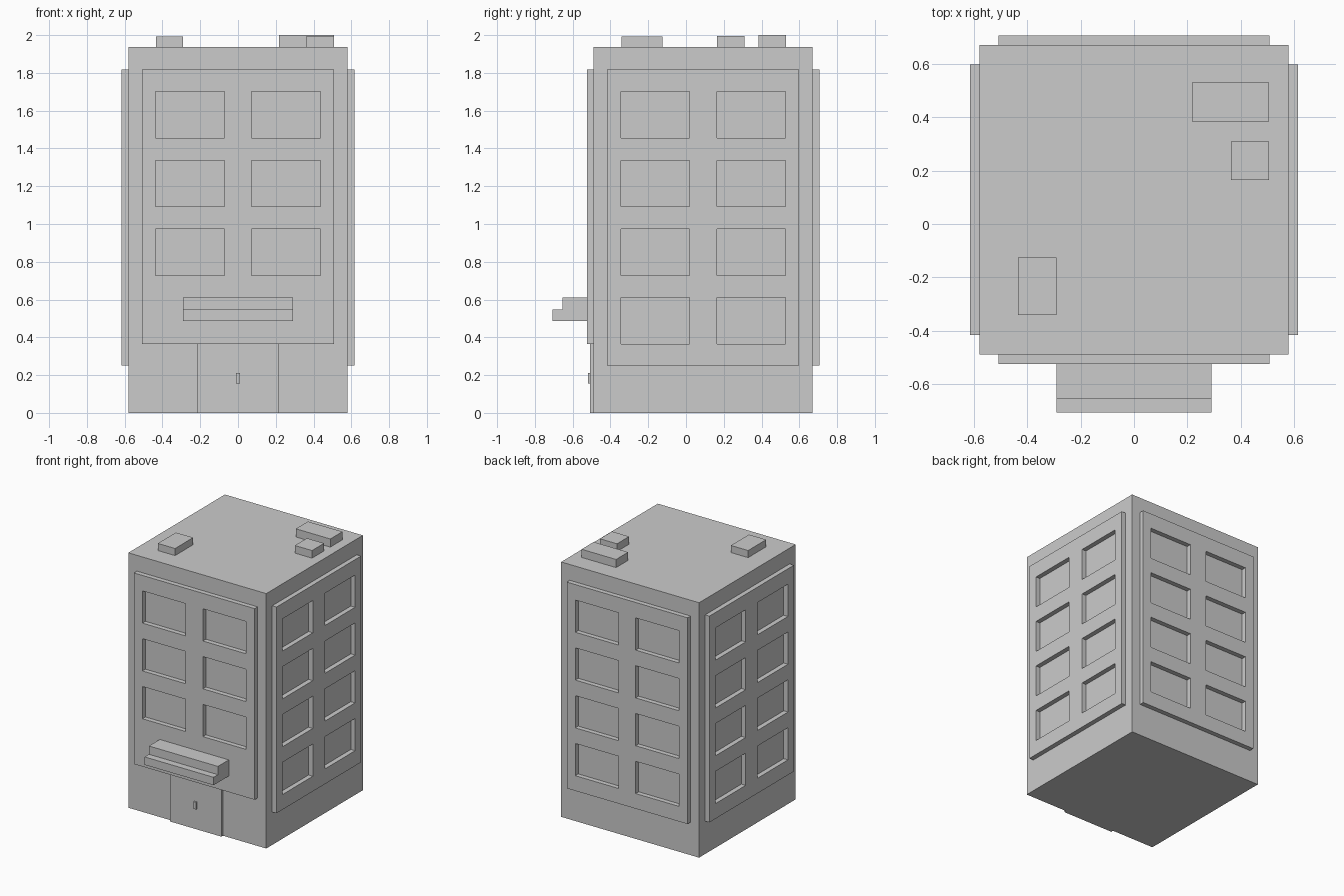
import bpy, bmesh, math
from mathutils import Matrix

if "Cube" in bpy.data.objects:
    bpy.data.objects.remove(bpy.data.objects["Cube"])

HALF = 0.58      # half width of the square tower
CY = 0.091       # tower centre in y
ROOF = 1.938
THICK = 0.036    # facade panel thickness


def finish(bm, name):
    bmesh.ops.recalc_face_normals(bm, faces=bm.faces)
    mesh = bpy.data.meshes.new(name)
    bm.to_mesh(mesh)
    bm.free()
    obj = bpy.data.objects.new(name, mesh)
    bpy.context.collection.objects.link(obj)
    return obj


def box(name, x, y, z):
    bm = bmesh.new()
    size = [b - a for a, b in (x, y, z)]
    mid = [(a + b) / 2 for a, b in (x, y, z)]
    bmesh.ops.create_cube(bm, size=1, matrix=Matrix.Translation(mid) @ Matrix.Diagonal((*size, 1)))
    return finish(bm, name)


def facade(name, bottom, floors, turns):
    """Raised wall panel with two columns of window openings, turned about the tower axis."""
    us = [-0.508, -0.436, -0.072, 0.072, 0.436, 0.508]
    zs = [bottom]
    for i in floors:
        zs += [0.365 + i * 0.3635, 0.61 + i * 0.3635]
    zs.append(1.818)
    bm = bmesh.new()
    for j in range(len(zs) - 1):
        for i in range(len(us) - 1):
            if i in (1, 3) and j % 2 == 1:
                continue
            corners = ((i, j), (i + 1, j), (i + 1, j + 1), (i, j + 1))
            bm.faces.new([bm.verts.new((us[a], -HALF, zs[b])) for a, b in corners])
    bmesh.ops.remove_doubles(bm, verts=bm.verts, dist=1e-4)
    out = bmesh.ops.extrude_face_region(bm, geom=bm.faces[:], use_keep_orig=True)
    verts = [g for g in out["geom"] if isinstance(g, bmesh.types.BMVert)]
    bmesh.ops.translate(bm, verts=verts, vec=(0, -THICK, 0))
    turn = Matrix.Translation((0, CY, 0)) @ Matrix.Rotation(turns * math.pi / 2, 4, "Z")
    bmesh.ops.transform(bm, matrix=turn, verts=bm.verts)
    return finish(bm, name)


# Tower block
box("tower", (-HALF, HALF), (CY - HALF, CY + HALF), (0, ROOF))

# Window panels on all four sides
facade("front_facade", 0.365, (1, 2, 3), 0)
for turns, side in enumerate(("right", "back", "left"), 1):
    facade(side + "_facade", 0.25, range(4), turns)

# Entrance door and handle
front = CY - HALF
box("door", (-0.217, 0.217), (-0.508, front), (0, 0.365))
box("door_handle", (-0.011, 0.011), (-0.518, -0.508), (0.155, 0.21))

# Stepped canopy, profile in y and z
profile = [(-0.52, 0.487), (-0.707, 0.487), (-0.707, 0.547),
           (-0.655, 0.547), (-0.655, 0.61), (-0.52, 0.61)]
bm = bmesh.new()
face = bm.faces.new([bm.verts.new((-0.29, y, z)) for y, z in profile])
out = bmesh.ops.extrude_face_region(bm, geom=[face], use_keep_orig=True)
bmesh.ops.translate(bm, vec=(0.58, 0, 0),
                    verts=[g for g in out["geom"] if isinstance(g, bmesh.types.BMVert)])
finish(bm, "canopy")

# Rooftop units
box("roof_unit_front", (-0.435, -0.29), (-0.342, -0.125), (ROOF, 1.992))
box("roof_unit_back", (0.217, 0.507), (0.385, 0.53), (ROOF, 2.0))
box("roof_unit_side", (0.363, 0.507), (0.165, 0.31), (ROOF, 1.996))
